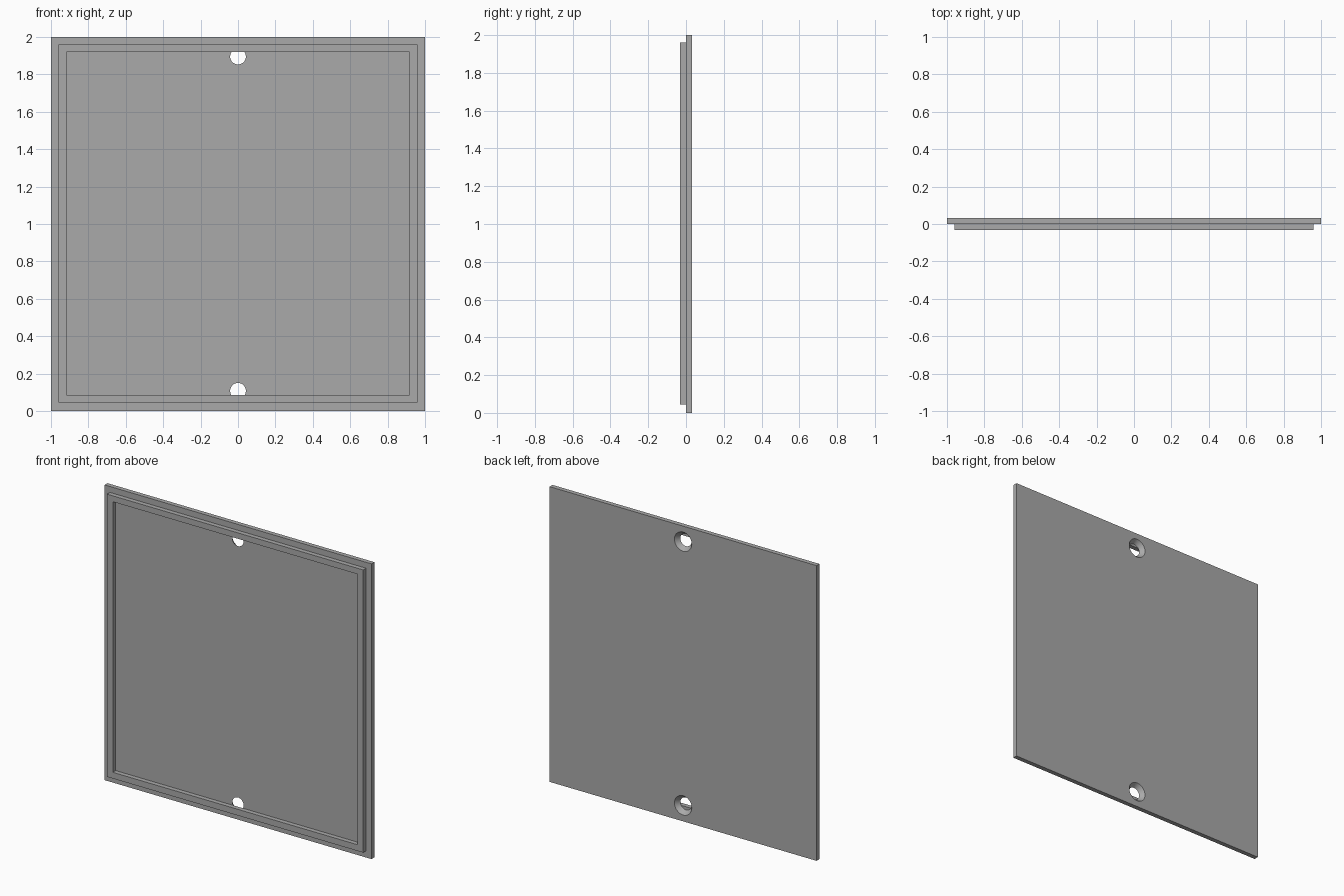
import bpy, bmesh, math
from mathutils import Matrix, Vector

cube = bpy.data.objects.get("Cube")
if cube:
    bpy.data.objects.remove(cube)

BACK, FRONT = 0.031, -0.031
HOLE_R, SINK_R = 0.042, 0.065

grey = bpy.data.materials.new("plain grey")
grey.use_nodes = True
colour = (0.4, 0.4, 0.4, 1)
grey.diffuse_color = colour
grey.node_tree.nodes["Principled BSDF"].inputs["Base Color"].default_value = colour


def finish(name, bm):
    bmesh.ops.recalc_face_normals(bm, faces=bm.faces)
    mesh = bpy.data.meshes.new(name)
    bm.to_mesh(mesh)
    bm.free()
    mesh.materials.append(grey)
    obj = bpy.data.objects.new(name, mesh)
    bpy.context.collection.objects.link(obj)
    return obj


def box(name, half_x, z0, z1, y0, y1):
    bm = bmesh.new()
    size = Matrix.Diagonal((2 * half_x, y1 - y0, z1 - z0, 1))
    place = Matrix.Translation((0, (y0 + y1) / 2, (z0 + z1) / 2))
    bmesh.ops.create_cube(bm, size=1, matrix=place @ size)
    return finish(name, bm)


def cut(target, cutter):
    mod = target.modifiers.new("cut", 'BOOLEAN')
    mod.operation = 'DIFFERENCE'
    mod.solver = 'EXACT'
    mod.object = cutter
    bpy.context.view_layer.objects.active = target
    bpy.ops.object.modifier_apply(modifier=mod.name)
    bpy.data.objects.remove(cutter)


def countersink(z):
    # cone widening to the back, run slightly past both plate faces
    extra = 0.01
    slope = (SINK_R - HOLE_R) / BACK
    bm = bmesh.new()
    turn = Matrix.Rotation(-math.pi / 2, 4, 'X')
    bmesh.ops.create_cone(bm, cap_ends=True, segments=48,
                          radius1=HOLE_R - slope * extra,
                          radius2=SINK_R + slope * extra,
                          depth=BACK + 2 * extra,
                          matrix=Matrix.Translation((0, BACK / 2, z)) @ turn)
    return finish("hole_cutter", bm)


# Back plate with two countersunk screw holes
plate = box("back_plate", 1, 0, 2, 0, BACK)
for z in (0.108, 1.895):
    cut(plate, countersink(z))

# Raised square rim on the front
rim = box("front_rim", 0.96, 0.045, 1.96, FRONT, 0)
cut(rim, box("rim_cutter", 0.917, 0.087, 1.92, FRONT - 0.1, 0.1))

# Smooth hole walls, sharp edges elsewhere
bpy.ops.object.select_all(action='DESELECT')
plate.select_set(True)
bpy.context.view_layer.objects.active = plate
bpy.ops.object.shade_smooth_by_angle(angle=math.radians(30))
